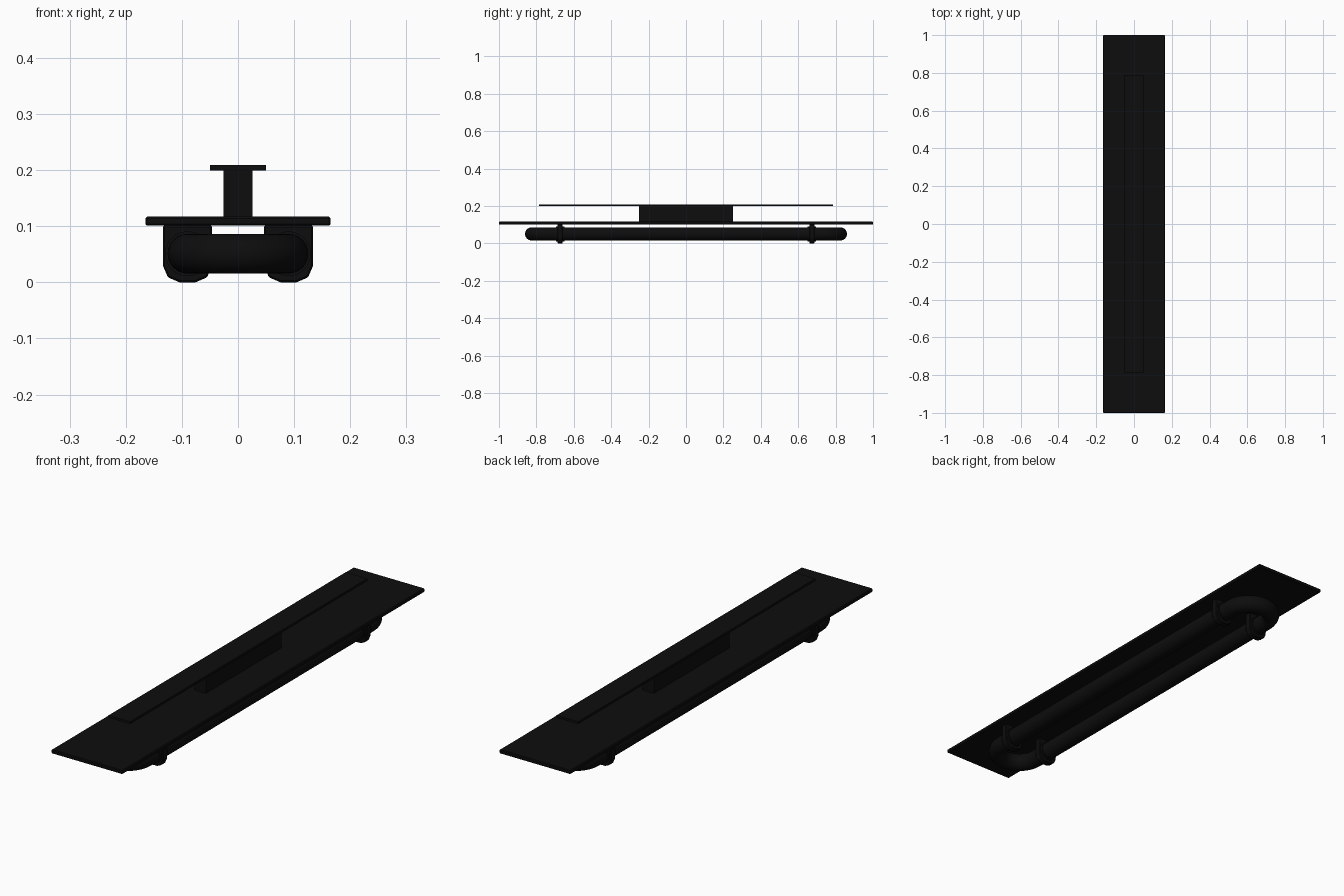
import bpy
import bmesh
import math

cube = bpy.data.objects.get("Cube")
if cube:
    bpy.data.objects.remove(cube, do_unlink=True)

black = bpy.data.materials.new("matte_black")
black.use_nodes = True
colour = (0.004, 0.004, 0.004, 1)
black.diffuse_color = colour
black.node_tree.nodes["Principled BSDF"].inputs["Base Color"].default_value = colour


def finish(name, bm, smooth=False, bevel=0):
    """Turn a bmesh into a named, coloured object."""
    bmesh.ops.recalc_face_normals(bm, faces=bm.faces)
    mesh = bpy.data.meshes.new(name)
    bm.to_mesh(mesh)
    bm.free()
    mesh.materials.append(black)
    obj = bpy.data.objects.new(name, mesh)
    bpy.context.collection.objects.link(obj)
    if smooth:
        bpy.ops.object.select_all(action="DESELECT")
        obj.select_set(True)
        bpy.context.view_layer.objects.active = obj
        bpy.ops.object.shade_smooth_by_angle(angle=math.radians(40))
    if bevel:
        mod = obj.modifiers.new("edge_bevel", "BEVEL")
        mod.width = bevel
        mod.segments = 1
    return obj


def box(name, half_x, half_y, z0, z1, bevel=0):
    bm = bmesh.new()
    bmesh.ops.create_cube(bm, size=1)
    for v in bm.verts:
        v.co.x *= 2 * half_x
        v.co.y *= 2 * half_y
        v.co.z = z1 if v.co.z > 0 else z0
    return finish(name, bm, bevel=bevel)


def prism(name, outline, y, thickness, smooth=False, bevel=0):
    """Extrude an x-z outline along y, centred on y."""
    bm = bmesh.new()
    face = bm.faces.new([bm.verts.new((x, y - thickness / 2, z)) for x, z in outline])
    out = bmesh.ops.extrude_face_region(bm, geom=[face])["geom"]
    moved = [g for g in out if isinstance(g, bmesh.types.BMVert)]
    bmesh.ops.translate(bm, verts=moved, vec=(0, thickness, 0))
    return finish(name, bm, smooth, bevel)


# Deck, pedestal and narrow upper rail
box("deck_plate", 0.165, 1.0, 0.101, 0.117, bevel=0.003)
box("pedestal", 0.026, 0.25, 0.115, 0.201)
box("upper_rail", 0.05, 0.785, 0.199, 0.209)

# Closed racetrack tube
TRACK, RADIUS, TUBE_Z, STRAIGHT = 0.09, 0.0355, 0.051, 0.735
SIDES, ARC = 24, 16
path = []
for end in (0, 1):
    for i in range(ARC + 1):
        a = math.pi * (end + i / ARC)
        path.append((a, STRAIGHT if end == 0 else -STRAIGHT))
bm = bmesh.new()
rings = []
for a, y in path:
    ring = []
    for j in range(SIDES):
        t = math.tau * j / SIDES
        r = TRACK + RADIUS * math.cos(t)
        ring.append(bm.verts.new((r * math.cos(a), y + r * math.sin(a),
                                  TUBE_Z + RADIUS * math.sin(t))))
    rings.append(ring)
for i, ring in enumerate(rings):
    following = rings[(i + 1) % len(rings)]
    for j in range(SIDES):
        k = (j + 1) % SIDES
        bm.faces.new((ring[j], ring[k], following[k], following[j]))
finish("loop_tube", bm, smooth=True)

# Hanging clamps with a collar around the tube
half = [(0.044, 0.102), (0.044, 0.03), (0.035, 0.009), (0.014, 0.0)]
profile = half + [(-x, z) for x, z in reversed(half)]
for side, x in (("left", TRACK), ("right", -TRACK)):
    for place, y in (("front", -0.673), ("back", 0.673)):
        prism(f"{place}_{side}_clamp", [(x + px, z) for px, z in profile], y, 0.028,
              bevel=0.003)
        circle = [(x + 0.04 * math.cos(math.tau * i / SIDES),
                   TUBE_Z + 0.04 * math.sin(math.tau * i / SIDES)) for i in range(SIDES)]
        prism(f"{place}_{side}_collar", circle, y, 0.046, smooth=True)
